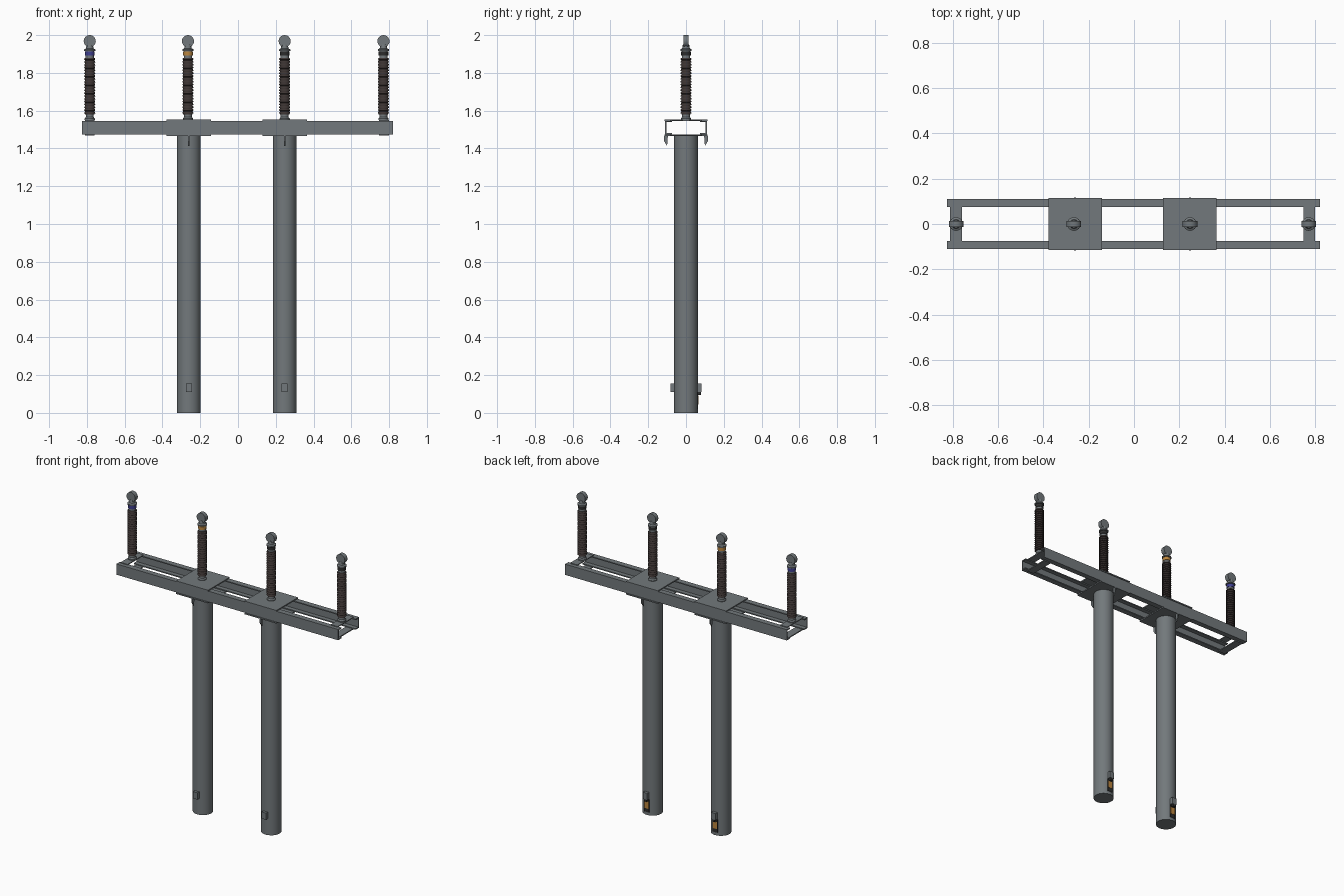
import bpy, bmesh, math

if "Cube" in bpy.data.objects:
    bpy.data.objects.remove(bpy.data.objects["Cube"])


def mat(name, rgb):
    m = bpy.data.materials.new(name)
    m.diffuse_color = (*rgb, 1)
    m.use_nodes = True
    m.node_tree.nodes["Principled BSDF"].inputs["Base Color"].default_value = m.diffuse_color
    return m


STEEL = mat("galvanised_steel", (0.17, 0.19, 0.20))
RUBBER = mat("dark_brown_polymer", (0.045, 0.034, 0.032))
ORANGE = mat("orange", (0.50, 0.24, 0.05))
BLUE = mat("blue", (0.05, 0.05, 0.28))
BLACK = mat("near_black", (0.025, 0.025, 0.025))


def make(name, bm, m, smooth=False):
    bmesh.ops.recalc_face_normals(bm, faces=bm.faces)
    me = bpy.data.meshes.new(name)
    bm.to_mesh(me)
    bm.free()
    me.materials.append(m)
    ob = bpy.data.objects.new(name, me)
    bpy.context.collection.objects.link(ob)
    if smooth:
        bpy.ops.object.select_all(action='DESELECT')
        ob.select_set(True)
        bpy.context.view_layer.objects.active = ob
        bpy.ops.object.shade_smooth_by_angle(angle=math.radians(35))
    return ob


def prism(name, pts, axis, a, b, m, smooth=False):
    """Extrude a 2D outline along x (pts = y,z) or y (pts = x,z)."""
    place = (lambda p, t: (t, p[0], p[1])) if axis == 'x' else (lambda p, t: (p[0], t, p[1]))
    bm = bmesh.new()
    r0 = [bm.verts.new(place(p, a)) for p in pts]
    r1 = [bm.verts.new(place(p, b)) for p in pts]
    bm.faces.new(r0)
    bm.faces.new(r1)
    n = len(pts)
    for i in range(n):
        bm.faces.new((r0[i], r0[(i + 1) % n], r1[(i + 1) % n], r1[i]))
    return make(name, bm, m, smooth)


def box(name, x0, x1, y0, y1, z0, z1, m):
    return prism(name, [(y0, z0), (y1, z0), (y1, z1), (y0, z1)], 'x', x0, x1, m)


def lathe(name, x, prof, m, n=24):
    """Revolve an (r, z) profile about the vertical line through x."""
    bm = bmesh.new()
    rings = [[bm.verts.new((x + r * math.cos(2 * math.pi * i / n),
                            r * math.sin(2 * math.pi * i / n), z)) for i in range(n)]
             for r, z in prof]
    for lo, hi in zip(rings, rings[1:]):
        for i in range(n):
            j = (i + 1) % n
            bm.faces.new((lo[i], lo[j], hi[j], hi[i]))
    bm.faces.new(rings[0])
    bm.faces.new(rings[-1])
    return make(name, bm, m, True)


# Two inward-facing channel beams
for s, side in ((-1, "front"), (1, "back")):
    c = [(0.11, 1.474), (0.11, 1.546), (0.074, 1.546), (0.074, 1.539),
         (0.103, 1.539), (0.103, 1.481), (0.074, 1.481), (0.074, 1.474)]
    prism(side + "_channel_beam", [(s * y, z) for y, z in c], 'x', -0.825, 0.82, STEEL)

# Columns with end plates, gussets, grounding pads and labels
for cx in (-0.26, 0.247):
    lathe("column", cx, [(0.0625, 0), (0.0625, 1.467)], STEEL, 40)
    box("column_top_plate", cx - 0.118, cx + 0.118, -0.115, 0.115, 1.466, 1.474, STEEL)
    box("insulator_mount_plate", cx - 0.118, cx + 0.118, -0.115, 0.115, 1.546, 1.554, STEEL)
    for s in (-1, 1):
        g = [(0.096, 1.466), (0.117, 1.466), (0.117, 1.44), (0.1, 1.413)]
        prism("gusset", [(s * y, z) for y, z in g], 'x', cx - 0.004, cx + 0.004, STEEL)
        ys = sorted((s * 0.055, s * 0.081))
        box("grounding_pad", cx - 0.016, cx + 0.016, *ys, 0.11, 0.155, STEEL)
    box("grounding_lug", cx - 0.009, cx + 0.009, 0.06, 0.08, 0.095, 0.111, BLACK)
    box("label_backing", cx - 0.018, cx + 0.018, 0.0575, 0.0645, 0.02, 0.108, BLACK)
    box("label_plate", cx - 0.016, cx + 0.016, 0.0585, 0.0665, 0.045, 0.092, ORANGE)

# Cross straps at the beam ends
for cx in (-0.785, 0.773):
    box("end_strap_top", cx - 0.026, cx + 0.026, -0.085, 0.085, 1.545, 1.551, STEEL)
    box("end_strap_bottom", cx - 0.026, cx + 0.026, -0.085, 0.085, 1.468, 1.475, STEEL)

# Four ribbed insulators with phase bands and flat terminal discs
RIBS = 20
for x, band in ((-0.785, BLUE), (-0.265, ORANGE), (0.247, BLACK), (0.77, BLACK)):
    lathe("insulator_base", x, [(0.027, 1.55), (0.027, 1.558), (0.021, 1.566), (0.021, 1.582)], STEEL)
    ribs = []
    for k in range(RIBS):
        z, h = 1.58 + 0.3 * k / RIBS, 0.3 / RIBS
        ribs += [(0.025, z), (0.025, z + 0.25 * h), (0.0295, z + 0.35 * h), (0.0285, z + 0.7 * h)]
    lathe("insulator_sheds", x, ribs + [(0.025, 1.88)], RUBBER)
    lathe("insulator_cap", x, [(0.022, 1.878), (0.022, 1.915), (0.030, 1.917), (0.030, 1.924),
                               (0.020, 1.93), (0.017, 1.95)], STEEL)
    lathe("phase_band", x, [(0.0255, 1.893), (0.0255, 1.914)], band)
    disc = [(x + 0.032 * math.cos(math.pi * i / 12), 1.968 + 0.032 * math.sin(math.pi * i / 12))
            for i in range(24)]
    prism("terminal_disc", disc, 'y', -0.014, 0.014, STEEL, True)
